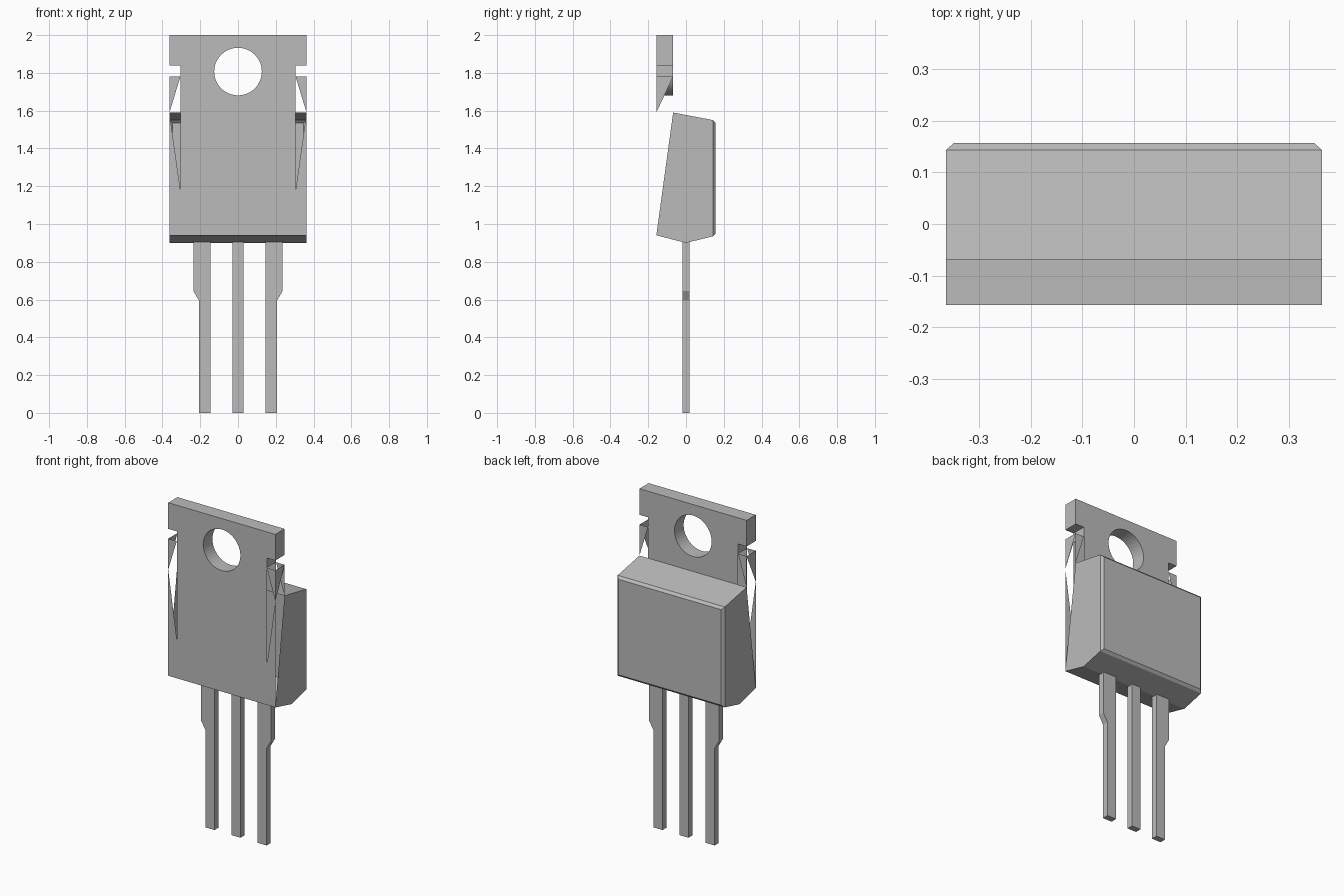
import bpy, bmesh, math

cube = bpy.data.objects.get("Cube")
if cube:
    bpy.data.objects.remove(cube, do_unlink=True)

# Overall sizes
W, NECK = 0.363, 0.305          # half widths of the plate and of its notches
FRONT, BACK, REAR = -0.157, -0.068, 0.157
LOW, STEP, SHELF, NOTCH, TOP = 0.94, 1.59, 1.78, 1.84, 2.0
HOLE_Z, HOLE_R, SIDES = 1.807, 0.126, 48

gray = bpy.data.materials.new("plain gray")
gray.use_nodes = True
color = (0.5, 0.5, 0.5, 1)
gray.diffuse_color = color
gray.node_tree.nodes["Principled BSDF"].inputs["Base Color"].default_value = color


def face(bm, points):
    return bm.faces.new([bm.verts.new(p) for p in points])


def finish(name, bm):
    bmesh.ops.remove_doubles(bm, verts=bm.verts[:], dist=0.0005)
    bmesh.ops.recalc_face_normals(bm, faces=bm.faces[:])
    mesh = bpy.data.meshes.new(name)
    bm.to_mesh(mesh)
    bm.free()
    mesh.materials.append(gray)
    obj = bpy.data.objects.new(name, mesh)
    bpy.context.scene.collection.objects.link(obj)
    return obj


def hole_ring(y):
    steps = [2 * math.pi * i / SIDES for i in range(SIDES)]
    return [(HOLE_R * math.cos(a), y, HOLE_Z + HOLE_R * math.sin(a)) for a in steps]


def pierced_sheet(bm, half, y):
    """Mirror a half outline and fill it around the round hole."""
    outline = [(x, y, z) for x, z in half] + [(-x, y, z) for x, z in reversed(half)]
    edges = []
    for loop in (outline, hole_ring(y)):
        verts = [bm.verts.new(p) for p in loop]
        edges += [bm.edges.new((v, verts[i - 1])) for i, v in enumerate(verts)]
    bmesh.ops.triangle_fill(bm, edges=edges, use_beauty=True, normal=(0, -1, 0))


# Mounting plate: front and back sheets
bm = bmesh.new()
head = [(NECK, SHELF), (NECK, NOTCH), (W, NOTCH), (W, TOP)]
pierced_sheet(bm, [(W, LOW), (W, STEP), (NECK, 1.18)] + head, FRONT)
pierced_sheet(bm, [(NECK, STEP)] + head, BACK)

# Plate rim, notch walls and pointed side flaps
for s in (-1, 1):
    for (xa, za), (xb, zb) in zip(head + [(W, SHELF)], head[1:] + [(NECK, SHELF)]):
        if (xa, za) == (W, TOP):
            continue
        face(bm, [(s * xa, FRONT, za), (s * xb, FRONT, zb),
                  (s * xb, BACK, zb), (s * xa, BACK, za)])
    for y in (FRONT, BACK):
        face(bm, [(s * NECK, y, SHELF), (s * W, y, SHELF), (s * W, y, STEP)])
    face(bm, [(s * W, FRONT, SHELF), (s * W, BACK, SHELF), (s * W, FRONT, STEP)])
face(bm, [(-W, FRONT, TOP), (W, FRONT, TOP), (W, BACK, TOP), (-W, BACK, TOP)])

# Hole wall
near, far = hole_ring(FRONT), hole_ring(BACK)
for i in range(SIDES):
    face(bm, [near[i - 1], near[i], far[i], far[i - 1]])
finish("mounting_plate", bm)

# Body shell, open toward the plate
bm = bmesh.new()
profile = [(FRONT, LOW), (0, 0.9), (0.143, 0.935), (0.143, 1.55), (BACK, STEP)]
for s in (-1, 1):
    face(bm, [(s * W, y, z) for y, z in profile])
for i in (0, 1, 3):
    (ya, za), (yb, zb) = profile[i], profile[i + 1]
    face(bm, [(-W, ya, za), (W, ya, za), (W, yb, zb), (-W, yb, zb)])

# Bevelled rear face
c = W - 0.015
outer = [(-W, 0.143, 0.935), (W, 0.143, 0.935), (W, 0.143, 1.55), (-W, 0.143, 1.55)]
inner = [(-c, REAR, 0.95), (c, REAR, 0.95), (c, REAR, 1.535), (-c, REAR, 1.535)]
face(bm, inner)
for i in range(4):
    face(bm, [outer[i - 1], outer[i], inner[i], inner[i - 1]])
finish("body", bm)


# Leads
def lead(name, outline):
    bm = bmesh.new()
    base = face(bm, [(x, -0.019, z) for x, z in outline])
    result = bmesh.ops.extrude_face_region(bm, geom=[base], use_keep_orig=True)
    moved = [v for v in result["geom"] if isinstance(v, bmesh.types.BMVert)]
    bmesh.ops.translate(bm, verts=moved, vec=(0, 0.038, 0))
    finish(name, bm)


lead("middle_lead", [(-0.03, 0), (0.03, 0), (0.03, 0.905), (-0.03, 0.905)])
stepped = [(0.146, 0), (0.207, 0), (0.207, 0.595), (0.236, 0.645),
           (0.236, 0.905), (0.146, 0.905)]
for side, s in (("left", 1), ("right", -1)):
    lead(side + "_lead", [(s * x, z) for x, z in stepped])
